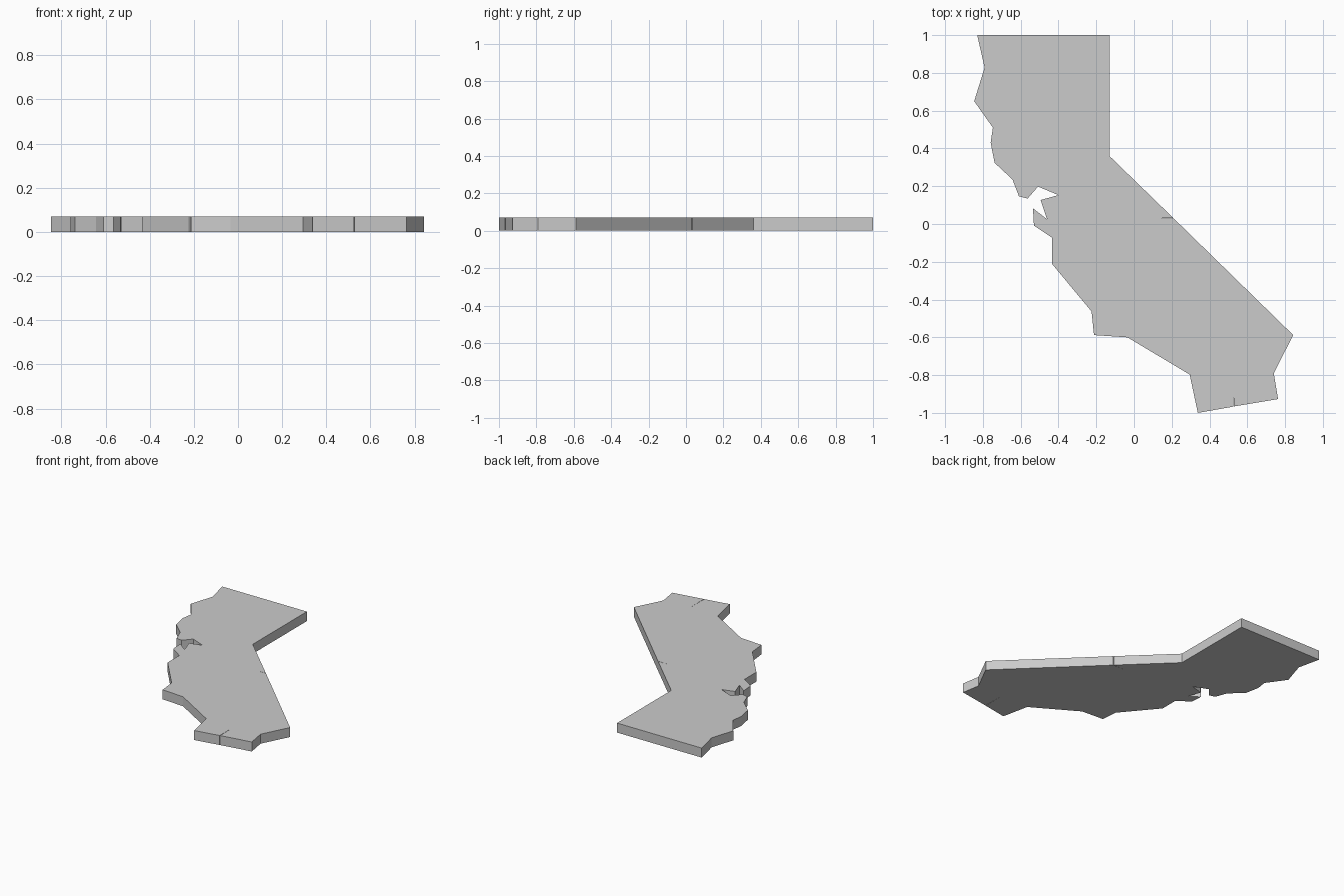
import bpy, bmesh

if "Cube" in bpy.data.objects:
    bpy.data.objects.remove(bpy.data.objects["Cube"])

THICKNESS = 0.071
SLIT = 0.0015  # half width of the hairline cuts

# Straight north and east borders, with a hairline cut on the diagonal
east = [(-0.83, 1.0), (-0.13, 1.0), (-0.13, 0.36),
        (0.21 - SLIT, 0.03 + SLIT), (0.125, 0.03), (0.21 + SLIT, 0.03 - SLIT),
        (0.843, -0.588), (0.74, -0.79), (0.763, -0.927)]

# Southern border with its hairline cut
south = [(0.527 + SLIT, -0.966), (0.527, -0.8), (0.527 - SLIT, -0.967),
         (0.338, -1.0), (0.295, -0.797)]

# Jagged western coast including the bay, running north
coast = [(-0.035, -0.6), (-0.212, -0.588), (-0.225, -0.463), (-0.435, -0.21),
         (-0.435, -0.072), (-0.53, -0.008), (-0.535, 0.083), (-0.46, 0.025),
         (-0.495, 0.127), (-0.4, 0.153), (-0.508, 0.198), (-0.563, 0.135),
         (-0.609, 0.146), (-0.643, 0.235), (-0.738, 0.324), (-0.759, 0.431),
         (-0.747, 0.51), (-0.846, 0.65), (-0.791, 0.828)]

# Extrude the outline into a flat slab
bm = bmesh.new()
base = bm.faces.new([bm.verts.new((x, y, 0)) for x, y in east + south + coast])
top = bmesh.ops.extrude_face_region(bm, geom=[base], use_keep_orig=True)
bmesh.ops.translate(bm, vec=(0, 0, THICKNESS),
                    verts=[v for v in top["geom"] if isinstance(v, bmesh.types.BMVert)])
bmesh.ops.recalc_face_normals(bm, faces=bm.faces)
bmesh.ops.triangulate(bm, faces=[f for f in bm.faces if len(f.verts) > 4])

mesh = bpy.data.meshes.new("map_slab")
bm.to_mesh(mesh)
bm.free()
bpy.context.collection.objects.link(bpy.data.objects.new("map_slab", mesh))
